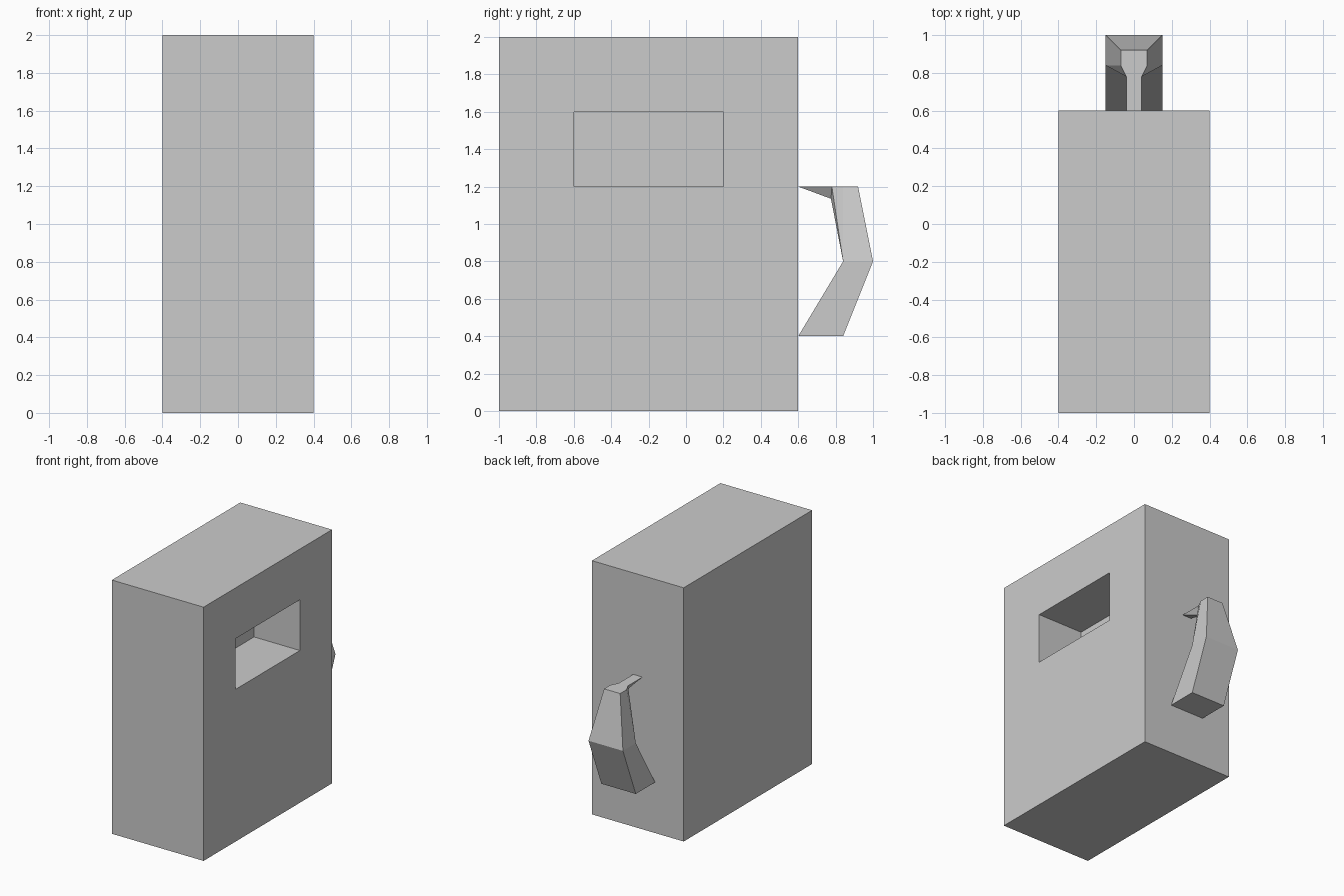
import bpy, bmesh

if "Cube" in bpy.data.objects:
    bpy.data.objects.remove(bpy.data.objects["Cube"])


def box(name, x, y, z):
    """Axis-aligned box from (min, max) ranges."""
    bpy.ops.mesh.primitive_cube_add(
        size=1, location=[(r[0] + r[1]) / 2 for r in (x, y, z)])
    ob = bpy.context.object
    ob.name = name
    ob.scale = [r[1] - r[0] for r in (x, y, z)]
    bpy.ops.object.transform_apply(location=True, rotation=True, scale=True)
    return ob


# Cabinet body with a rectangular recess in its right side
body = box("cabinet_body", (-0.4, 0.4), (-1, 0.6), (0, 2))
cutter = box("recess_cutter", (0, 0.6), (-0.6, 0.2), (1.2, 1.6))
cutter.hide_render = True
mod = body.modifiers.new("recess", 'BOOLEAN')
mod.operation = 'DIFFERENCE'
mod.solver = 'EXACT'
mod.object = cutter
bpy.context.view_layer.objects.active = body
bpy.ops.object.modifier_apply(modifier=mod.name)
bpy.data.objects.remove(cutter, do_unlink=True)

# Rear handle: right-hand points, mirrored to the left
half = {
    "low_in": (0.15, 0.60, 0.4), "low_out": (0.15, 0.84, 0.4),
    "mid_in": (0.15, 0.84, 0.8), "mid_out": (0.15, 1.00, 0.8),
    "top_out": (0.07, 0.92, 1.2), "top_side": (0.07, 0.84, 1.2),
    "neck": (0.04, 0.78, 1.2), "tip": (0.04, 0.60, 1.2),
}
bm = bmesh.new()
R = {k: bm.verts.new(p) for k, p in half.items()}
L = {k: bm.verts.new((-p[0], p[1], p[2])) for k, p in half.items()}
ridge = bm.verts.new((0, 0.775, 1.135))

# Side faces, the same on both sides
for S in (R, L):
    for keys in (("low_in", "low_out", "mid_out", "mid_in"),
                 ("mid_in", "mid_out", "top_side"),
                 ("mid_out", "top_out", "top_side"),
                 ("mid_in", "top_side", "neck")):
        bm.faces.new([S[k] for k in keys])
    bm.faces.new((S["mid_in"], S["neck"], ridge))
    bm.faces.new((S["neck"], S["tip"], ridge))

# Faces bridging left to right: outside, top strip, and inside
for a, b in (("low_out", "mid_out"), ("mid_out", "top_out"),
             ("top_out", "top_side"), ("top_side", "neck"), ("neck", "tip"),
             ("low_in", "low_out"), ("low_in", "mid_in")):
    bm.faces.new((R[a], R[b], L[b], L[a]))
bm.faces.new((R["tip"], L["tip"], ridge))
bm.faces.new((R["mid_in"], L["mid_in"], ridge))
bmesh.ops.recalc_face_normals(bm, faces=bm.faces)

mesh = bpy.data.meshes.new("rear_handle")
bm.to_mesh(mesh)
bm.free()
bpy.context.collection.objects.link(bpy.data.objects.new("rear_handle", mesh))
